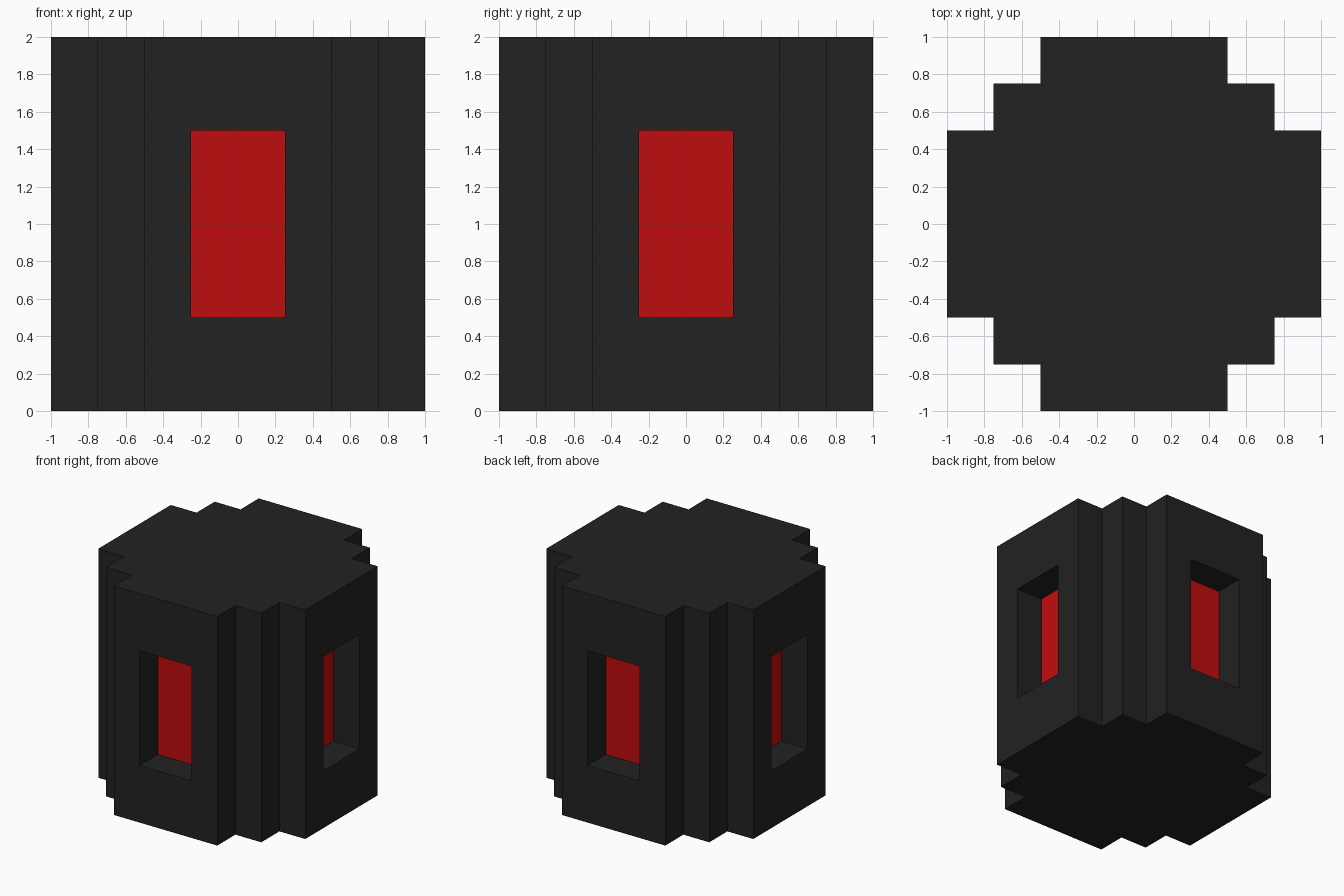
import bpy, bmesh
from mathutils import Vector, Matrix

cube = bpy.data.objects.get("Cube")
if cube:
    bpy.data.objects.remove(cube, do_unlink=True)


def flat_material(name, rgb):
    mat = bpy.data.materials.new(name)
    mat.use_nodes = True
    color = (*rgb, 1.0)
    mat.diffuse_color = color
    bsdf = mat.node_tree.nodes["Principled BSDF"]
    bsdf.inputs["Base Color"].default_value = color
    bsdf.inputs["Roughness"].default_value = 0.9
    return mat


black = flat_material("charcoal_black", (0.016, 0.016, 0.016))
red = flat_material("window_red", (0.53, 0.004, 0.004))

# Stepped outline: one corner, turned four times
corner = [(1.0, 0.5), (0.75, 0.5), (0.75, 0.75), (0.5, 0.75), (0.5, 1.0)]
outline = []
for _ in range(4):
    outline += corner
    corner = [(-y, x) for x, y in corner]

# Body: the outline extruded upward
bm = bmesh.new()
base = bm.faces.new([bm.verts.new((x, y, 0)) for x, y in outline])
top = bmesh.ops.extrude_face_region(bm, geom=[base], use_keep_orig=True)["geom"]
bmesh.ops.translate(bm, vec=(0, 0, 2),
                    verts=[g for g in top if isinstance(g, bmesh.types.BMVert)])
bmesh.ops.recalc_face_normals(bm, faces=bm.faces)

# Windows: half-size panel on each broad side, sunk by 0.25 and coloured red
sides = [f for f in bm.faces
         if max(map(abs, f.calc_center_median().xy)) > 0.99 and abs(f.normal.z) < 0.1]
for side in sides:
    center, normal = side.calc_center_median(), side.normal.copy()
    panel = bmesh.ops.extrude_discrete_faces(bm, faces=[side])["faces"][0]
    bmesh.ops.scale(bm, vec=(0.5, 0.5, 0.5), verts=panel.verts,
                    space=Matrix.Translation(-center))
    pane = bmesh.ops.extrude_discrete_faces(bm, faces=[panel])["faces"][0]
    bmesh.ops.translate(bm, vec=normal * -0.25, verts=pane.verts)
    pane.material_index = 1

bmesh.ops.recalc_face_normals(bm, faces=bm.faces)
mesh = bpy.data.meshes.new("stepped_body")
bm.to_mesh(mesh)
bm.free()
mesh.materials.append(black)
mesh.materials.append(red)
body = bpy.data.objects.new("stepped_body", mesh)
bpy.context.collection.objects.link(body)
